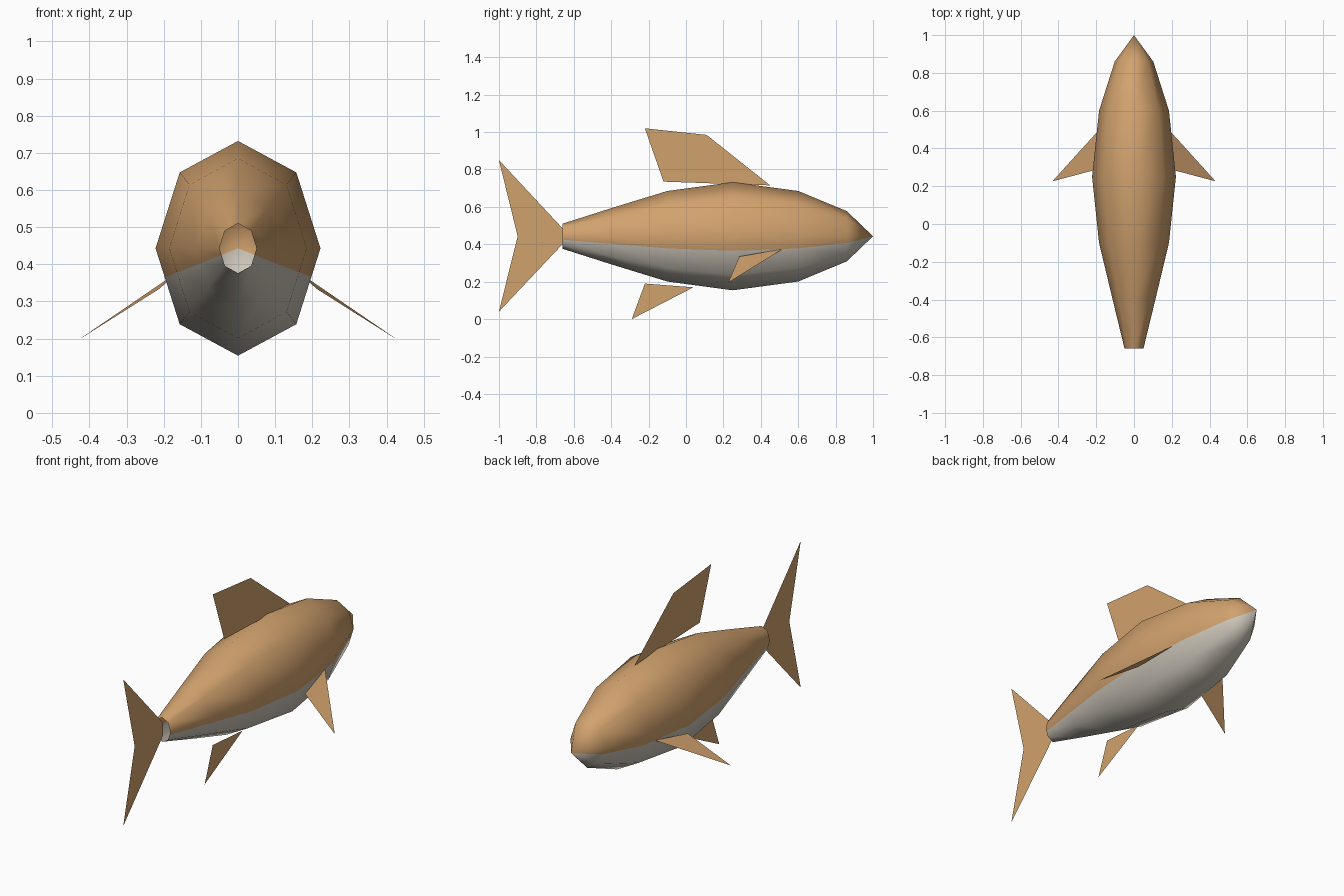
import bpy, bmesh, math

if "Cube" in bpy.data.objects:
    bpy.data.objects.remove(bpy.data.objects["Cube"])

def material(name, rgb):
    m = bpy.data.materials.new(name)
    m.diffuse_color = (*rgb, 1)
    m.use_nodes = True
    m.node_tree.nodes["Principled BSDF"].inputs["Base Color"].default_value = m.diffuse_color
    return m

TAN = material("tan skin", (0.64, 0.36, 0.155))
PALE = material("pale belly", (0.61, 0.565, 0.49))
ZC = 0.443

def make(name, verts, faces, mats):
    me = bpy.data.meshes.new(name)
    me.from_pydata(verts, [], faces)
    for m in mats:
        me.materials.append(m)
    ob = bpy.data.objects.new(name, me)
    bpy.context.collection.objects.link(ob)
    return ob

# Body: octagonal rings (y, half width, half height), open at the tail.
# Each ring has one extra point per side where the belly colour begins.
rings = [(-0.66, 0.05, 0.067), (-0.4, 0.113, 0.15), (-0.1, 0.185, 0.242),
         (0.25, 0.222, 0.289), (0.6, 0.185, 0.242), (0.86, 0.102, 0.134)]
s = math.sqrt(0.5)
t = 0.38
split = (1 - t * (1 - s), -t * s)
half = [(0, 1), (s, s), (1, 0), split, (s, -s)]
section = half + [(0, -1)] + [(-x, z) for x, z in half[:0:-1]]
n = len(section)
verts = [(x * w, y, ZC + z * h) for y, w, h in rings for x, z in section]
verts.append((0, 1.0, ZC))
nose = len(verts) - 1
faces, belly = [], []
for r in range(len(rings)):
    for i in range(n):
        a, b = r * n + i, r * n + (i + 1) % n
        faces.append((a, b, nose) if r == len(rings) - 1 else (a, b, b + n, a + n))
        belly.append(3 <= i <= 6)
body = make("body", verts, faces, [TAN, PALE])
for p, pale in zip(body.data.polygons, belly):
    p.material_index = int(pale)
    p.use_smooth = True
bm = bmesh.new()
bm.from_mesh(body.data)
bmesh.ops.recalc_face_normals(bm, faces=bm.faces)
bm.to_mesh(body.data)
bm.free()

# Flat fins on the centre plane, outlined in (y, z)
def fin(name, outline, faces):
    make(name, [(0, y, z) for y, z in outline], faces, [TAN])

fin("dorsal_fin", [(0.45, 0.715), (0.11, 0.985), (-0.22, 1.02), (-0.12, 0.735)], [(0, 1, 2, 3)])
fin("anal_fin", [(0.04, 0.17), (-0.22, 0.19), (-0.29, 0.0)], [(0, 1, 2)])
fin("tail_fin", [(-0.655, 0.48), (-1, 0.85), (-0.9, ZC), (-1, 0.04), (-0.655, 0.406)],
    [(0, 1, 2), (0, 2, 4), (2, 3, 4)])

# Side fins
for name, k in (("right_side_fin", 1), ("left_side_fin", -1)):
    make(name, [(k * 0.17, 0.515, 0.374), (k * 0.21, 0.285, 0.335), (k * 0.432, 0.226, 0.195)],
         [(0, 1, 2)], [TAN])
